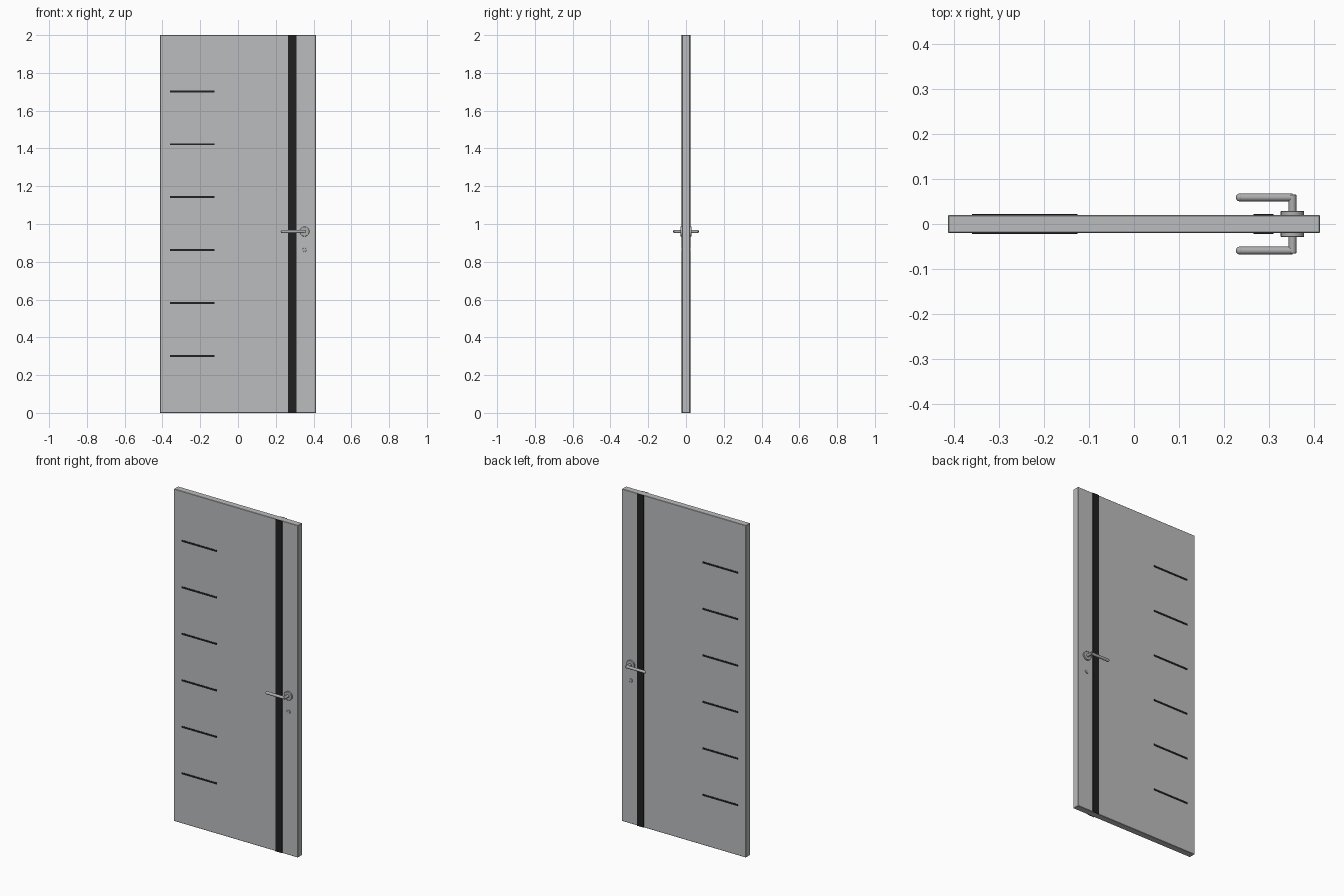
import bpy
from mathutils import Vector

if "Cube" in bpy.data.objects:
    bpy.data.objects.remove(bpy.data.objects["Cube"])


def material(name, r, g, b):
    m = bpy.data.materials.new(name)
    m.diffuse_color = (r, g, b, 1)
    m.use_nodes = True
    m.node_tree.nodes["Principled BSDF"].inputs["Base Color"].default_value = m.diffuse_color
    return m


GREY = material("door_grey", 0.50, 0.505, 0.515)
BLACK = material("inlay_black", 0.015, 0.015, 0.015)
STEEL = material("handle_steel", 0.42, 0.42, 0.42)


def bevel(ob, width, segments):
    mod = ob.modifiers.new("bevel", "BEVEL")
    mod.width = width
    mod.segments = segments
    mod.limit_method = 'ANGLE'


def box(name, lo, hi, mat):
    lo, hi = Vector(lo), Vector(hi)
    bpy.ops.mesh.primitive_cube_add(size=1, location=(lo + hi) / 2)
    ob = bpy.context.object
    ob.name = name
    ob.scale = hi - lo
    bpy.ops.object.transform_apply(location=False, rotation=False, scale=True)
    ob.data.materials.append(mat)
    return ob


def rod(name, a, b, radius, mat, sides=32):
    a, b = Vector(a), Vector(b)
    bpy.ops.mesh.primitive_cylinder_add(vertices=sides, radius=radius,
                                        depth=(b - a).length, location=(a + b) / 2)
    ob = bpy.context.object
    ob.name = name
    ob.rotation_euler = (b - a).to_track_quat('Z', 'Y').to_euler()
    bpy.ops.object.shade_smooth_by_angle()
    ob.data.materials.append(mat)
    return ob


# Door leaf
leaf = box("door_leaf", (-0.413, -0.02, 0), (0.413, 0.02, 2), GREY)
bevel(leaf, 0.002, 1)

HX, HZ = 0.352, 0.96
for side, s in (("front", -1), ("back", 1)):
    # Thin black inlays on each face
    y0, y1 = sorted((s * 0.019, s * 0.0225))
    box(f"{side}_vertical_strip", (0.266, y0, 0), (0.31, y1, 2), BLACK)
    for i in range(6):
        z = 0.302 + 0.28 * i
        box(f"{side}_slot_{i + 1}", (-0.36, y0, z - 0.005), (-0.125, y1, z + 0.005), BLACK)

    # Handle: rosette, collar, neck, lever with rounded tip
    rose = rod(f"{side}_rosette", (HX, s * 0.019, HZ), (HX, s * 0.029, HZ), 0.026, STEEL, 48)
    bevel(rose, 0.0015, 2)
    neck = rod(f"{side}_handle_neck", (HX, s * 0.02, HZ), (HX, s * 0.065, HZ), 0.0085, STEEL)
    bevel(neck, 0.001, 2)
    rod(f"{side}_lever", (HX, s * 0.059, HZ), (0.235, s * 0.059, HZ), 0.0085, STEEL)
    bpy.ops.mesh.primitive_uv_sphere_add(segments=32, ring_count=16, radius=0.0088,
                                         location=(0.235, s * 0.059, HZ))
    tip = bpy.context.object
    tip.name = f"{side}_lever_tip"
    bpy.ops.object.shade_smooth()
    tip.data.materials.append(STEEL)

    # Lock cylinder below the handle
    lock = rod(f"{side}_lock", (HX, s * 0.019, 0.863), (HX, s * 0.024, 0.863), 0.011, STEEL)
    bevel(lock, 0.001, 2)
